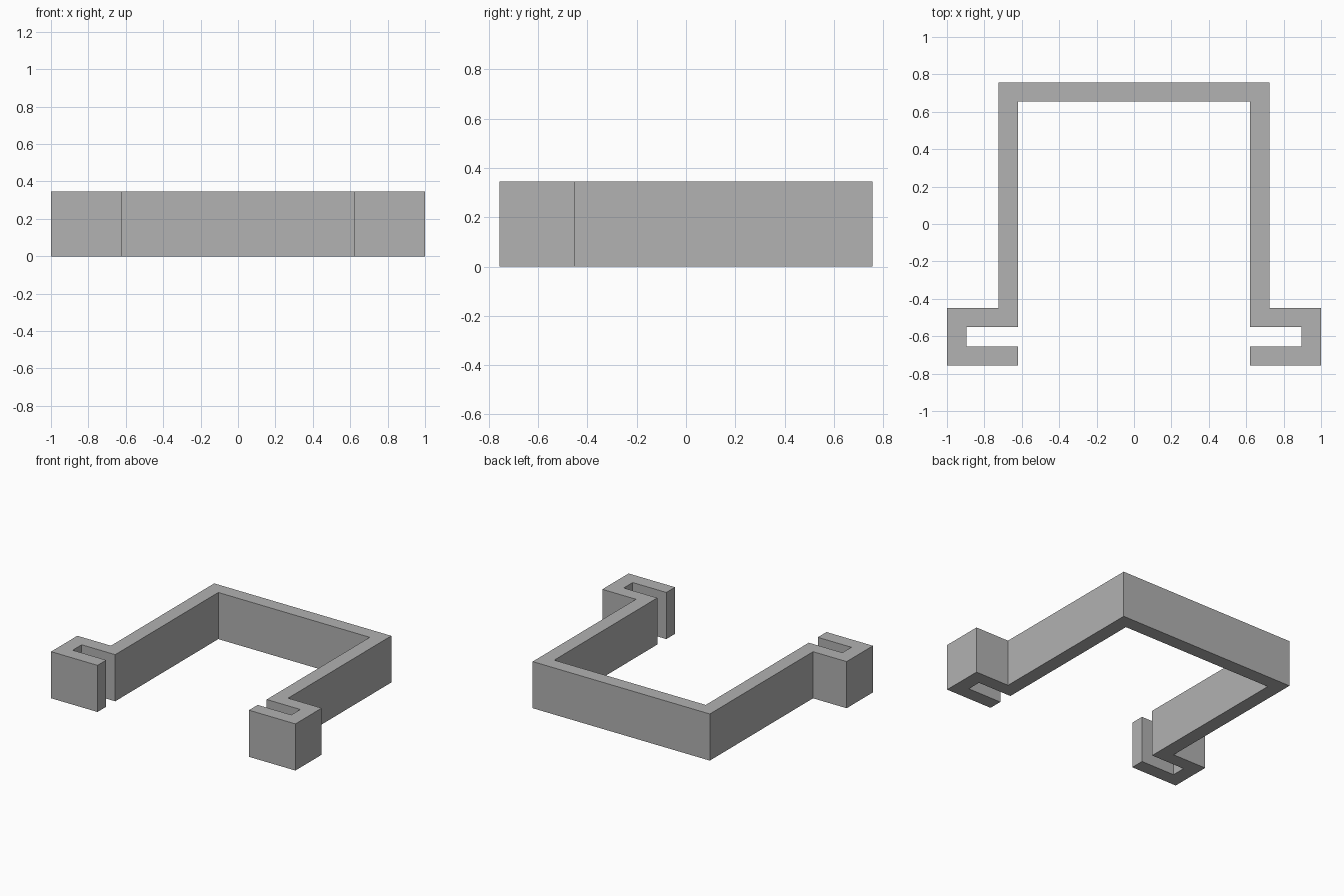
import bpy
import bmesh

cube = bpy.data.objects.get("Cube")
if cube:
    bpy.data.objects.remove(cube, do_unlink=True)

HEIGHT = 0.345

# Plain grey material
grey = bpy.data.materials.new("plain grey")
grey.use_nodes = True
colour = (0.445, 0.445, 0.445, 1)
grey.diffuse_color = colour
grey.node_tree.nodes["Principled BSDF"].inputs["Base Color"].default_value = colour

# Half outline: outer wall, hooked foot, then inner wall
half = [(0.725, 0.757), (0.725, -0.45), (1.0, -0.45), (1.0, -0.757),
        (0.62, -0.757), (0.62, -0.655), (0.895, -0.655), (0.895, -0.55),
        (0.62, -0.55), (0.62, 0.655)]
outline = half + [(-x, y) for x, y in reversed(half)]

# Extrude the mirrored outline into one solid bracket
bm = bmesh.new()
base = bm.faces.new([bm.verts.new((x, y, 0)) for x, y in outline])
result = bmesh.ops.extrude_face_region(bm, geom=[base], use_keep_orig=True)
top = [v for v in result["geom"] if isinstance(v, bmesh.types.BMVert)]
bmesh.ops.translate(bm, verts=top, vec=(0, 0, HEIGHT))
bmesh.ops.recalc_face_normals(bm, faces=bm.faces[:])
mesh = bpy.data.meshes.new("hooked_bracket")
bm.to_mesh(mesh)
bm.free()
mesh.materials.append(grey)

bracket = bpy.data.objects.new("hooked_bracket", mesh)
bpy.context.collection.objects.link(bracket)
